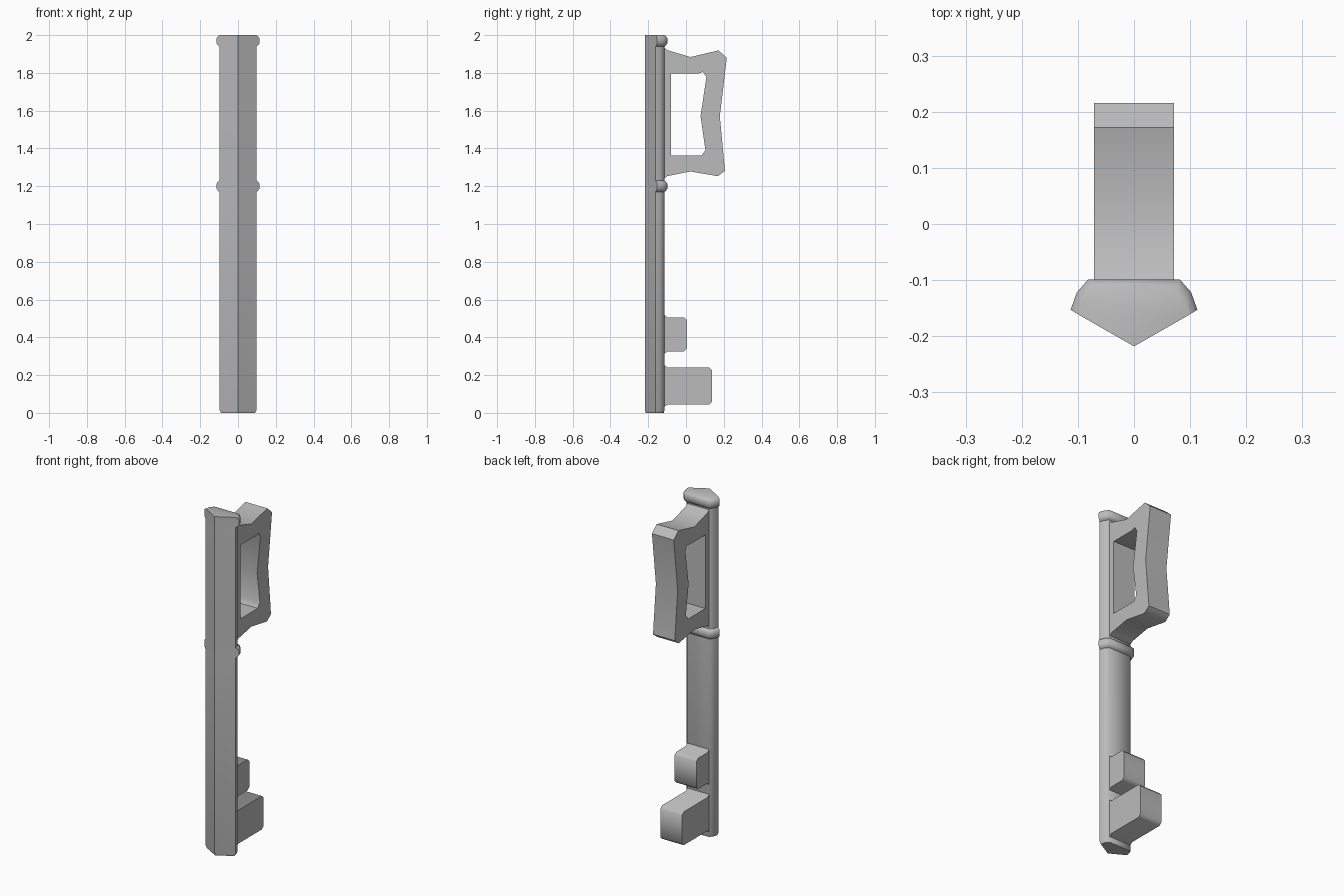
import bpy, bmesh, math

cube = bpy.data.objects.get("Cube")
if cube:
    bpy.data.objects.remove(cube)

metal = bpy.data.materials.new("grey_metal")
metal.use_nodes = True
GREY = (0.5, 0.5, 0.5, 1)
metal.diffuse_color = GREY
metal.node_tree.nodes["Principled BSDF"].inputs["Base Color"].default_value = GREY


def finish(name, bm):
    """Turn a bmesh into a smooth-shaded object with sharp corners."""
    bmesh.ops.recalc_face_normals(bm, faces=bm.faces[:])
    mesh = bpy.data.meshes.new(name)
    bm.to_mesh(mesh)
    bm.free()
    mesh.materials.append(metal)
    obj = bpy.data.objects.new(name, mesh)
    bpy.context.collection.objects.link(obj)
    bpy.ops.object.select_all(action='DESELECT')
    obj.select_set(True)
    bpy.context.view_layer.objects.active = obj
    bpy.ops.object.shade_smooth_by_angle(angle=math.radians(52))
    return obj


def plate(name, loops, half_width=0.071):
    """Side profile in (y, z), with optional holes, extruded across x."""
    bm = bmesh.new()
    edges = []
    for loop in loops:
        vs = [bm.verts.new((-half_width, y, z)) for y, z in loop]
        edges += [bm.edges.new((vs[i - 1], vs[i])) for i in range(len(vs))]
    bmesh.ops.triangle_fill(bm, edges=edges, use_beauty=True, normal=(1, 0, 0))
    new = bmesh.ops.extrude_face_region(bm, geom=bm.faces[:], use_keep_orig=True)
    moved = [g for g in new["geom"] if isinstance(g, bmesh.types.BMVert)]
    bmesh.ops.translate(bm, verts=moved, vec=(2 * half_width, 0, 0))
    bmesh.ops.dissolve_limit(bm, angle_limit=0.01, verts=bm.verts[:], edges=bm.edges[:])
    return finish(name, bm)


# Shaft: half section, plain and swollen at a collar, sharing the front V
PLAIN = [(0.098, -0.162), (0.091, -0.135), (0.073, -0.114)]
COLLAR = [(0.113, -0.153), (0.102, -0.122), (0.082, -0.099)]
TIP = (0, -0.218)


def section(swell, scale=1):
    half = [(a + (c - a) * swell, b + (d - b) * swell)
            for (a, b), (c, d) in zip(PLAIN, COLLAR)]
    ring = [TIP] + half + [(-x, y) for x, y in reversed(half)]
    return [(x * scale, -0.16 + (y + 0.16) * scale) for x, y in ring]


def collar(z):
    """Rounded bulge centred on z."""
    return [(z + dz, s, 1) for dz, s in
            ((-0.03, 0), (-0.025, 0.5), (-0.014, 1), (0.014, 1), (0.025, 0.5), (0.03, 0))]


layers = [(0, 0, 0.92), (0.015, 0, 1)] + collar(1.2) + collar(1.97)
bm = bmesh.new()
rings = [[bm.verts.new((x, y, z)) for x, y in section(s, k)] for z, s, k in layers]
for low, high in zip(rings, rings[1:]):
    for i in range(len(low)):
        bm.faces.new((low[i - 1], low[i], high[i], high[i - 1]))
bm.faces.new(rings[0])
bm.faces.new(rings[-1])
finish("shaft", bm)

# Handle: flared grip with a waisted opening
grip = [(-0.13, 1.936), (-0.119, 1.936), (-0.098, 1.92), (0.024, 1.884),
        (0.172, 1.919), (0.216, 1.88), (0.179, 1.571), (0.206, 1.282),
        (0.169, 1.253), (0.024, 1.278), (-0.098, 1.254), (-0.119, 1.238), (-0.13, 1.238)]
opening = [(-0.08, 1.797), (0.065, 1.797), (0.09, 1.805), (0.108, 1.778),
           (0.077, 1.571), (0.103, 1.391), (0.082, 1.363), (-0.08, 1.363)]
plate("handle", [grip, opening])


# Teeth: rounded blocks with a small flare where they meet the shaft
def tooth(name, end, bottom, top, c=0.016):
    upper = [(-0.13, top + c), (-0.118, top + c), (-0.1, top), (end - c, top), (end, top - c)]
    lower = [(y, bottom + top - z) for y, z in reversed(upper)]
    plate(name, [upper + lower])


tooth("lower_tooth", 0.138, 0.044, 0.241)
tooth("upper_tooth", 0.005, 0.325, 0.506)
